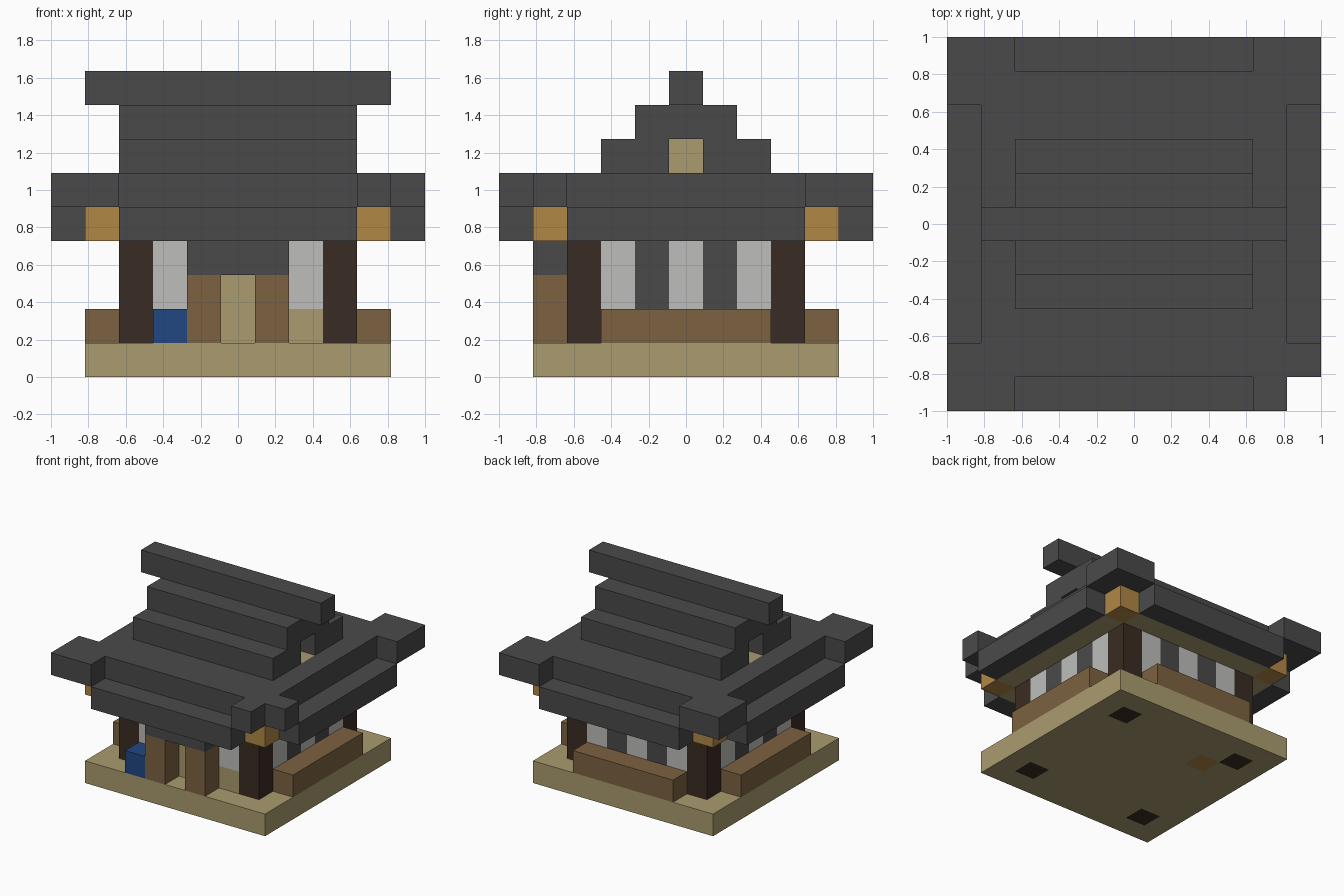
import bpy
import bmesh
from mathutils import Vector

U = 2 / 11  # side of one building block

cube = bpy.data.objects.get("Cube")
if cube:
    bpy.data.objects.remove(cube, do_unlink=True)


def material(name, rgb):
    def linear(c):
        c /= 255
        return c / 12.92 if c <= 0.04045 else ((c + 0.055) / 1.055) ** 2.4
    mat = bpy.data.materials.new(name)
    mat.use_nodes = True
    color = (*[linear(c) for c in rgb], 1)
    mat.diffuse_color = color
    bsdf = next(n for n in mat.node_tree.nodes if n.type == "BSDF_PRINCIPLED")
    bsdf.inputs["Base Color"].default_value = color
    bsdf.inputs["Roughness"].default_value = 0.9
    return mat


SLATE = material("slate grey", (74, 74, 74))
TAN = material("pale planks", (170, 156, 111))
BROWN = material("brown wood", (125, 98, 65))
TIMBER = material("dark timber", (58, 44, 35))
AMBER = material("amber lamp", (176, 135, 69))
WHITE = material("white plaster", (189, 191, 187))
BLUE = material("blue", (33, 71, 130))


def add_object(name, bm, *mats):
    mesh = bpy.data.meshes.new(name)
    bm.to_mesh(mesh)
    bm.free()
    for mat in mats:
        mesh.materials.append(mat)
    obj = bpy.data.objects.new(name, mesh)
    bpy.context.collection.objects.link(obj)
    return obj


def block(name, mat, xs, ys, zs):
    """Box over inclusive block ranges; x and y count from the centre, z from the ground."""
    lo = Vector((xs[0] - 0.5, ys[0] - 0.5, zs[0])) * U
    hi = Vector((xs[1] + 0.5, ys[1] + 0.5, zs[1] + 1)) * U
    bm = bmesh.new()
    bmesh.ops.create_cube(bm, size=1)
    for v in bm.verts:
        v.co = Vector([lo[i] + (v.co[i] + 0.5) * (hi[i] - lo[i]) for i in range(3)])
    return add_object(name, bm, mat)


def at(n):
    return (n, n)


# Floor slab, with post feet and a sunken lamp showing on the underside
bm = bmesh.new()
bmesh.ops.create_grid(bm, x_segments=9, y_segments=9, size=4.5 * U)
bmesh.ops.reverse_faces(bm, faces=bm.faces[:])
for face in bm.faces:
    c = face.calc_center_median() / U
    cell = (round(c.x), round(c.y))
    if abs(cell[0]) == 3 and abs(cell[1]) == 3:
        face.material_index = 1
    elif cell == (-2, 2):
        face.material_index = 2
rim = [e for e in bm.edges if e.is_boundary]
walls = bmesh.ops.extrude_edge_only(bm, edges=rim)["geom"]
top = [v for v in walls if isinstance(v, bmesh.types.BMVert)]
bmesh.ops.translate(bm, verts=top, vec=(0, 0, U))
lid = bmesh.ops.contextual_create(bm, geom=[e for e in bm.edges if e.is_boundary])["faces"]
for face in lid + [f for f in walls if isinstance(f, bmesh.types.BMFace)]:
    face.material_index = 0
bmesh.ops.recalc_face_normals(bm, faces=bm.faces[:])
add_object("floor_slab", bm, TAN, TIMBER, AMBER)

# Corner posts, corner lamps and raised eave corners
for sx, side in ((-1, "right"), (1, "left")):
    for sy, end in ((-1, "front"), (1, "back")):
        tag = f"{end}_{side}"
        block("post_" + tag, TIMBER, at(3 * sx), at(3 * sy), (1, 3))
        block("lamp_" + tag, AMBER, at(4 * sx), at(4 * sy), at(4))
        block("eave_corner_a_" + tag, SLATE, at(4 * sx), at(5 * sy), at(5))
        block("eave_corner_b_" + tag, SLATE, at(5 * sx), at(4 * sy), at(5))
        if (sx, sy) != (1, -1):
            block("eave_tip_" + tag, SLATE, at(5 * sx), at(5 * sy), at(5))

# Side and back walls: plank footing below, striped plaster and slate above
for n in range(-2, 3):
    stripe = SLATE if n % 2 else WHITE
    for sx, side in ((-1, "right"), (1, "left")):
        block(f"{side}_wall_panel", stripe, at(3 * sx), at(n), (2, 3))
    block("back_wall_panel", stripe, at(n), at(3), (2, 3))
    if n:
        block("front_wall_panel", stripe, at(n), at(-3), (2, 3))
for sx, side in ((-1, "right"), (1, "left")):
    block(f"{side}_footing", TAN, at(3 * sx), (-2, 2), at(1))
    block(f"{side}_planter", BROWN, at(4 * sx), (-2, 2), at(1))
block("back_footing", TAN, (-2, 2), at(3), at(1))
block("back_planter", BROWN, (-2, 2), at(4), at(1))
block("front_footing", TAN, (-2, 2), at(-3), at(1))

# Entrance: recessed door, two jambs and a slate canopy, with a blue chest beside it
block("door", TAN, at(0), at(-3), (2, 2))
block("door_transom", SLATE, at(0), at(-3), at(3))
for x in (-1, 1):
    block("door_jamb", BROWN, at(x), at(-4), (1, 2))
block("door_canopy", SLATE, (-1, 1), at(-4), at(3))
block("chest", BLUE, at(-2), at(-4), at(1))

# Plank ceiling reaching out to low eave beams on all four sides
block("ceiling", TAN, (-4, 4), (-3, 3), at(4))
for s in (-1, 1):
    block("soffit", TAN, (-3, 3), at(4 * s), at(4))
    block("eave_beam_x", SLATE, (-3, 3), at(5 * s), at(4))
    block("eave_beam_y", SLATE, at(5 * s), (-3, 3), at(4))

# Broad roof deck around a plank attic floor
for s in (-1, 1):
    block("roof_deck_long", SLATE, (-4, 4), (min(s, 4 * s), max(s, 4 * s)), at(5))
    block("roof_deck_end", SLATE, at(4 * s), at(0), at(5))
block("attic_floor", TAN, (-3, 3), at(0), at(5))

# Stepped gable with a recessed plank core, then the long ridge
for s in (-1, 1):
    block("gable_step", SLATE, (-3, 3), (min(s, 2 * s), max(s, 2 * s)), at(6))
block("gable_core", TAN, (-2, 2), at(0), at(6))
block("upper_gable", SLATE, (-3, 3), (-1, 1), at(7))
block("ridge", SLATE, (-4, 4), at(0), at(8))
